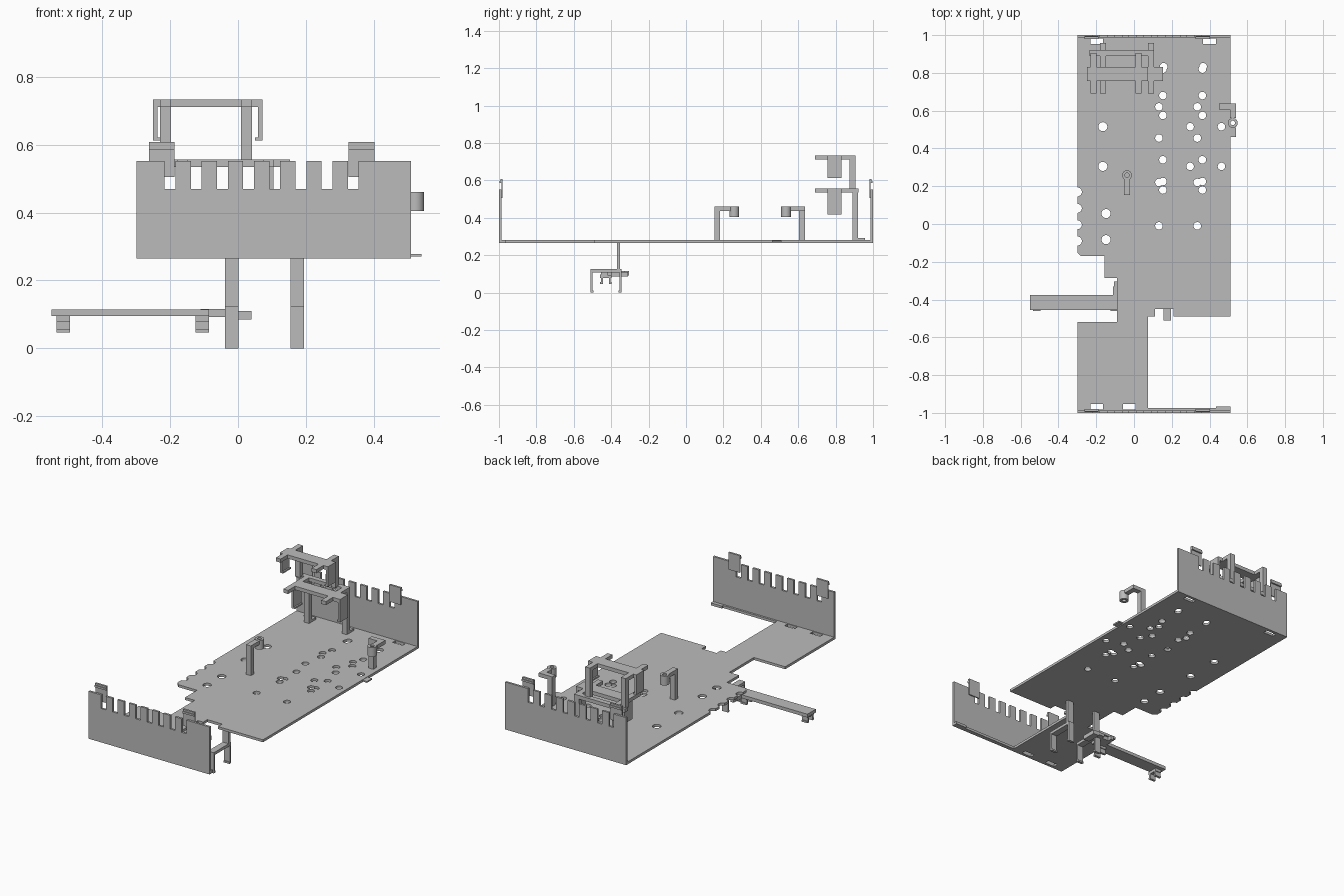
import bpy, bmesh
from mathutils import Matrix, Vector

if "Cube" in bpy.data.objects:
    bpy.data.objects.remove(bpy.data.objects["Cube"])

grey = bpy.data.materials.new("light grey")
grey.use_nodes = True
colour = (0.5, 0.5, 0.5, 1)
grey.diffuse_color = colour
grey.node_tree.nodes["Principled BSDF"].inputs["Base Color"].default_value = colour


def finish(name, bm):
    bmesh.ops.recalc_face_normals(bm, faces=bm.faces)
    mesh = bpy.data.meshes.new(name)
    bm.to_mesh(mesh)
    bm.free()
    mesh.materials.append(grey)
    obj = bpy.data.objects.new(name, mesh)
    bpy.context.collection.objects.link(obj)
    return obj


def add_box(bm, x, y, z):
    size = Vector((x[1] - x[0], y[1] - y[0], z[1] - z[0]))
    centre = Vector((x[0] + x[1], y[0] + y[1], z[0] + z[1])) / 2
    bmesh.ops.create_cube(bm, size=1, matrix=Matrix.Translation(centre) @ Matrix.Diagonal(size.to_4d()))


def boxes(name, *spans):
    bm = bmesh.new()
    for span in spans:
        add_box(bm, *span)
    return finish(name, bm)


def add_rod(bm, x, y, radius, z):
    bmesh.ops.create_cone(bm, cap_ends=True, segments=24, radius1=radius, radius2=radius,
                          depth=z[1] - z[0], matrix=Matrix.Translation((x, y, sum(z) / 2)))


def slab(name, outline, z):
    bm = bmesh.new()
    face = bm.faces.new([bm.verts.new((x, y, z[0])) for x, y in outline])
    new = bmesh.ops.extrude_face_region(bm, geom=[face])["geom"]
    moved = [v for v in new if isinstance(v, bmesh.types.BMVert)]
    bmesh.ops.translate(bm, verts=moved, vec=(0, 0, z[1] - z[0]))
    return finish(name, bm)


def cut(obj, bm):
    cutter = finish("cutter", bm)
    cutter.hide_render = True
    mod = obj.modifiers.new("cut", 'BOOLEAN')
    mod.operation = 'DIFFERENCE'
    mod.solver = 'EXACT'
    mod.use_self = True
    mod.object = cutter
    bpy.context.view_layer.objects.active = obj
    bpy.ops.object.modifier_apply(modifier=mod.name)
    bpy.data.objects.remove(cutter)


def smooth(obj):
    bpy.ops.object.select_all(action='DESELECT')
    obj.select_set(True)
    bpy.context.view_layer.objects.active = obj
    bpy.ops.object.shade_smooth_by_angle()


# Base plate with stepped front end
LEFT, RIGHT = -0.30, 0.51
base_z = (0.265, 0.28)
base = slab("base_plate", [
    (LEFT, 1), (LEFT, -0.15), (-0.28, -0.17), (-0.155, -0.17), (-0.155, -0.285),
    (-0.09, -0.285), (-0.09, -0.52), (LEFT, -0.52), (LEFT, -1), (0.075, -1),
    (0.075, -0.49), (0.11, -0.49), (0.11, -0.45), (0.21, -0.45), (0.21, -0.49),
    (RIGHT, -0.49), (RIGHT, 1)], base_z)

# Drilled holes, scalloped edge and slots in the plate
deep = (0.2, 0.35)
columns = [((0.153, 0.362), (0.82, 0.68, 0.575, 0.34, 0.225, 0.18)),
           ((0.132, 0.335), (0.62, 0.455, 0.22, -0.01)),
           ((-0.165, 0.297, 0.463), (0.515, 0.305)),
           ((-0.148,), (0.055, -0.083)),
           ((LEFT,), (0.17, 0.083, -0.004, -0.09))]
drill = bmesh.new()
for xs, ys in columns:
    for x in xs:
        for y in ys:
            add_rod(drill, x, y, 0.024 if x < -0.14 else 0.02, deep)
for x in (0.153, 0.362):
    add_rod(drill, x + 0.004, 0.833, 0.02, deep)
for x, y in ((-0.197, 0.968), (0.4, 0.968), (-0.197, -0.968), (-0.025, -0.968)):
    add_box(drill, (x - 0.034, x + 0.034), (y - 0.014, y + 0.014), deep)
cut(base, drill)


# End walls with combed top edges and snap clips
def end_wall(name, side):
    def across(a, b):
        return tuple(sorted((side * a, side * b)))
    wall = boxes(name + "_wall", ((LEFT, RIGHT), across(0.987, 1), (0.265, 0.552)))
    comb = bmesh.new()
    for i in range(8):
        x = -0.2 + i * 0.0771
        add_box(comb, (x - 0.016, x + 0.016), across(0.9, 1.1), (0.47, 0.6))
    cut(wall, comb)
    for label, x in (("left", 0.364), ("right", -0.225)):
        span = (x - 0.038, x + 0.038)
        boxes(name + "_clip_" + label,
              (span, across(0.98, 0.987), (0.505, 0.608)),
              (span, across(0.985, 0.996), (0.585, 0.597)),
              (span, across(0.985, 0.992), (0.597, 0.608)))


end_wall("front", -1)
end_wall("back", 1)
boxes("front_wall_flange", ((0.075, RIGHT), (-0.99, -0.975), base_z),
      ((0.435, RIGHT), (-0.976, -0.965), base_z))

# Two hanging legs, each a post carrying an upside-down U
for name, x in (("right_leg", -0.019), ("left_leg", 0.175)):
    span = (x - 0.02, x + 0.02)
    boxes(name, (span, (-0.368, -0.352), (0.12, 0.27)),
          (span, (-0.51, -0.345), (0.108, 0.125)),
          (span, (-0.51, -0.5), (0, 0.11)),
          (span, (-0.355, -0.345), (0, 0.11)),
          (span, (-0.502, -0.494), (0, 0.01)),
          (span, (-0.361, -0.353), (0, 0.01)))

# Side arm with two small snap feet and a hinge block
boxes("side_arm", ((-0.55, -0.085), (-0.455, -0.375), (0.095, 0.115)))
for name, x in (("outer", -0.515), ("inner", -0.105)):
    span = (x - 0.02, x + 0.02)
    boxes(name + "_arm_foot", (span, (-0.46, -0.398), (0.078, 0.096)),
          (span, (-0.455, -0.445), (0.047, 0.08)),
          (span, (-0.413, -0.403), (0.047, 0.08)),
          (span, (-0.46, -0.454), (0.047, 0.057)),
          (span, (-0.404, -0.398), (0.047, 0.057)))
boxes("arm_hinge", ((-0.11, -0.038), (-0.42, -0.33), (0.092, 0.116)),
      ((-0.105, -0.085), (-0.34, -0.305), (0.092, 0.116)),
      ((0, 0.04), (-0.4, -0.31), (0.085, 0.11)),
      ((-0.04, 0.01), (-0.34, -0.31), (0.092, 0.11)))


# Stacked brackets: two posts with forward prongs and a cross bar with end clips
def bracket(name, bar, posts, back, bottom, top, clip_bottom):
    under = top - 0.022
    spans = [(bar, (0.757, 0.832), (under, top))]
    for x in posts:
        span = (x - 0.016, x + 0.016)
        spans += [(span, (0.69, back), (under, top)),
                  (span, (back - 0.03, back), (bottom, top))]
    for x, inward in ((bar[0], 1), (bar[1], -1)):
        spans += [(sorted((x, x + inward * 0.013)), (0.757, 0.832), (clip_bottom, under)),
                  (sorted((x, x + inward * 0.022)), (0.757, 0.832),
                   (clip_bottom, clip_bottom + 0.009))]
    boxes(name, *spans)


bracket("lower_bracket", (-0.172, 0.153), (-0.164, 0.089), 0.92, 0.275, 0.557, 0.418)
bracket("upper_bracket", (-0.25, 0.072), (-0.214, 0.025), 0.905, 0.55, 0.733, 0.612)
boxes("bracket_back_bar", ((-0.235, 0.105), (0.89, 0.921), (0.535, 0.557)))
for x in (-0.164, 0.089):
    boxes("bracket_foot", ((x - 0.016, x + 0.016), (0.9, 0.957), (0.278, 0.292)))


# Hooks ending in hollow sleeves
def sleeve(name, x, y):
    bm = bmesh.new()
    add_rod(bm, x, y, 0.026, (0.405, 0.461))
    obj = finish(name, bm)
    bore = bmesh.new()
    add_rod(bore, x, y, 0.012, (0.3, 0.6))
    cut(obj, bore)
    smooth(obj)


arm_z = (0.437, 0.46)
boxes("middle_hook", ((-0.053, -0.021), (0.153, 0.182), (0.275, 0.46)),
      ((-0.053, -0.021), (0.153, 0.237), arm_z))
sleeve("middle_hook_sleeve", -0.037, 0.258)
boxes("edge_hook", ((0.45, 0.482), (0.605, 0.637), (0.275, 0.46)),
      ((0.45, 0.54), (0.605, 0.637), arm_z),
      ((0.508, 0.54), (0.56, 0.637), arm_z))
sleeve("edge_hook_sleeve", 0.523, 0.535)
boxes("edge_tab", ((0.5, 0.541), (0.46, 0.51), (0.27, 0.278)))
